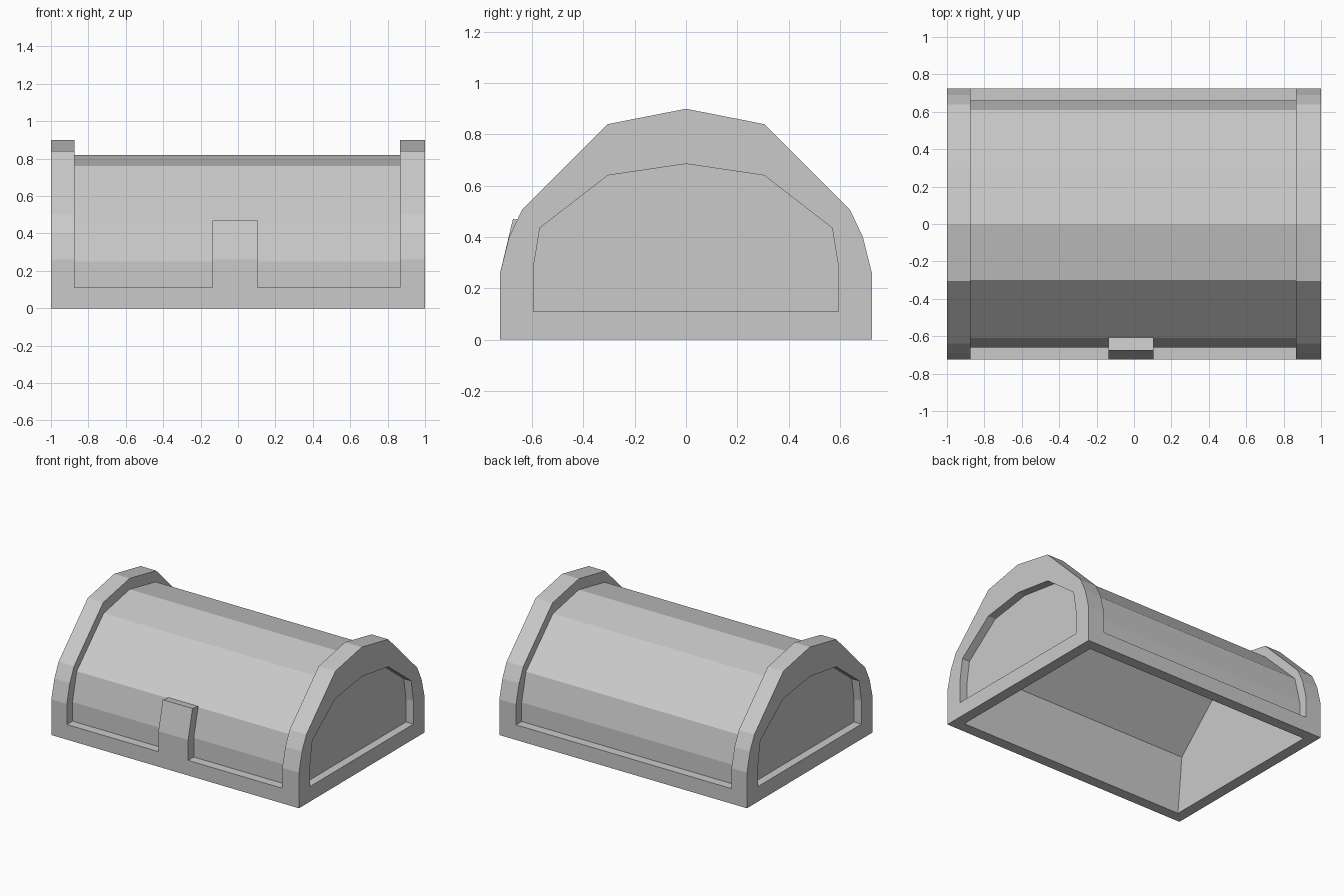
import bpy
import bmesh

if "Cube" in bpy.data.objects:
    bpy.data.objects.remove(bpy.data.objects["Cube"], do_unlink=True)

grey = bpy.data.materials.new("plain_grey")
grey.use_nodes = True
colour = (0.59, 0.59, 0.59, 1)
grey.diffuse_color = colour
grey.node_tree.nodes["Principled BSDF"].inputs["Base Color"].default_value = colour


def prism(name, outline, x0, x1):
    """Extrude a closed (y, z) outline along x."""
    bm = bmesh.new()
    face = bm.faces.new([bm.verts.new((x0, y, z)) for y, z in outline])
    ext = bmesh.ops.extrude_face_region(bm, geom=[face])["geom"]
    moved = [v for v in ext if isinstance(v, bmesh.types.BMVert)]
    bmesh.ops.translate(bm, verts=moved, vec=(x1 - x0, 0, 0))
    bmesh.ops.recalc_face_normals(bm, faces=bm.faces)
    mesh = bpy.data.meshes.new(name)
    bm.to_mesh(mesh)
    bm.free()
    mesh.materials.append(grey)
    obj = bpy.data.objects.new(name, mesh)
    bpy.context.collection.objects.link(obj)
    return obj


def arch(half):
    """Mirror a half outline, given from the foot up to the ridge."""
    return half + [(-y, z) for y, z in reversed(half) if y > 0]


def cut(obj, cutters):
    """Subtract the cutters and keep the finished mesh."""
    for cutter in cutters:
        mod = obj.modifiers.new("cut", "BOOLEAN")
        mod.operation = "DIFFERENCE"
        mod.solver = "EXACT"
        mod.object = cutter
    graph = bpy.context.evaluated_depsgraph_get()
    mesh = bpy.data.meshes.new_from_object(obj.evaluated_get(graph))
    obj.modifiers.clear()
    obj.data = mesh


frame_shape = arch([(0.725, 0), (0.725, 0.26), (0.69, 0.40), (0.64, 0.505),
                    (0.305, 0.84), (0, 0.9)])
barrel_shape = arch([(0.66, 0.11), (0.66, 0.25), (0.61, 0.455),
                     (0.30, 0.76), (0, 0.82)])
panel_shape = arch([(0.595, 0.11), (0.595, 0.28), (0.57, 0.435),
                    (0.305, 0.64), (0, 0.685)])
cavity_shape = arch([(0.645, -0.1), (0.645, 0), (0.605, 0.41),
                     (0.29, 0.71), (0, 0.77)])

# Cutters for the hollow underside and the sunken end panels
left_in, right_in = 0.865, -0.875
cavity = prism("cavity_cutter", cavity_shape, -0.92, 0.92)
recesses = [prism("recess_cutter", panel_shape, s * 0.94, s * 1.1) for s in (1, -1)]

# Raised arched frames at both ends
cut(prism("left_end_frame", frame_shape, left_in, 1), [cavity, recesses[0]])
cut(prism("right_end_frame", frame_shape, -1, right_in), [cavity, recesses[1]])

# Faceted barrel top between the frames
cut(prism("barrel_top", barrel_shape, right_in, left_in), [cavity])

# Bottom rim
rim_shape = arch([(0.725, 0), (0.725, 0.11)])
cut(prism("bottom_rim", rim_shape, right_in, left_in), [cavity])

# Front latch plate
prism("front_latch", [(-0.655, 0.11), (-0.725, 0.11), (-0.725, 0.26),
                      (-0.675, 0.47), (-0.608, 0.46)], -0.135, 0.105)

for helper in [cavity] + recesses:
    bpy.data.objects.remove(helper, do_unlink=True)
